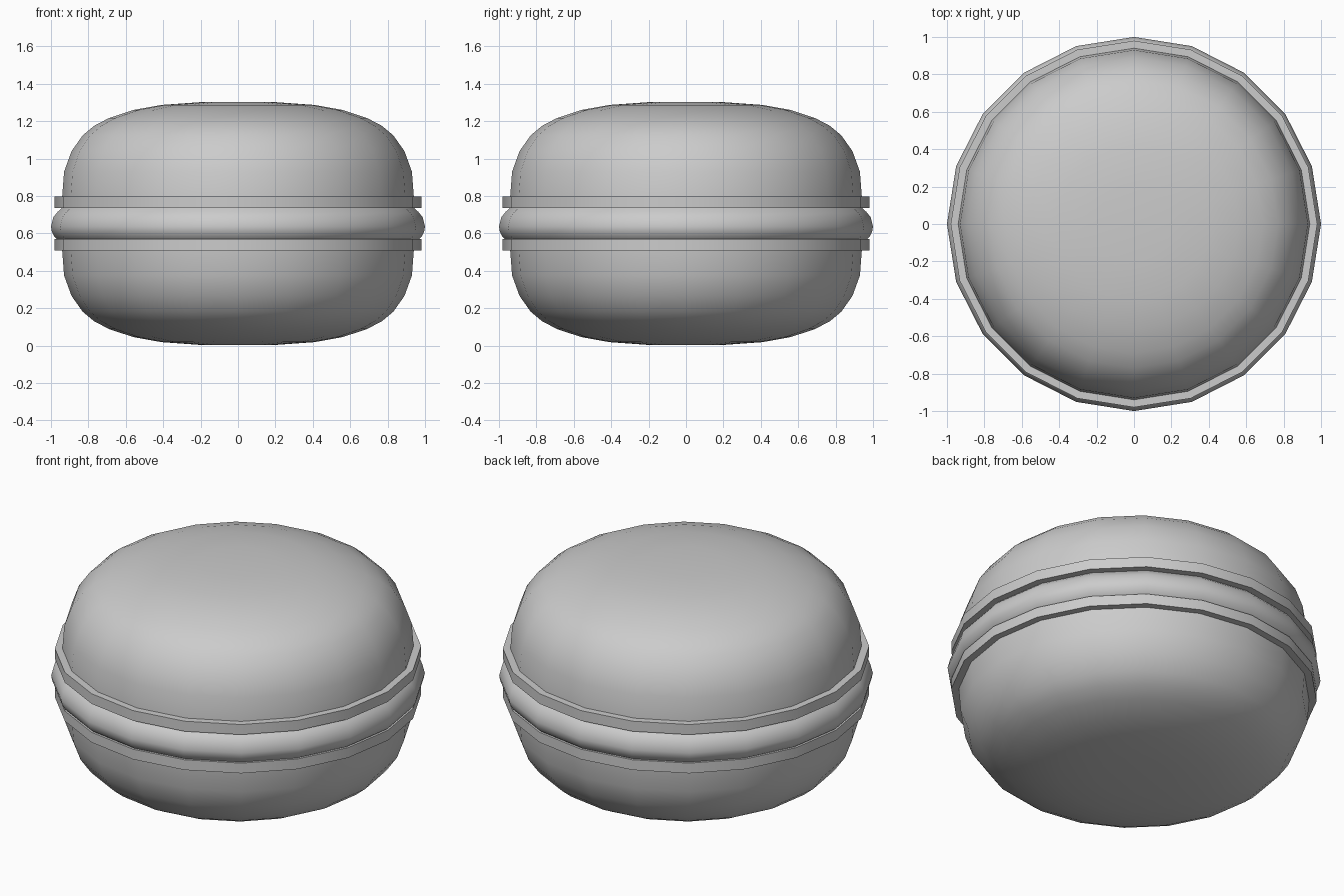
import bpy, bmesh, math

if "Cube" in bpy.data.objects:
    bpy.data.objects.remove(bpy.data.objects["Cube"])

SIDES = 20


def lathe(name, profile):
    """Spin an (r, z) profile, listed bottom to top, into a closed solid."""
    bm = bmesh.new()
    rings = []
    for r, z in profile:
        rings.append([bm.verts.new((r * math.cos(2 * math.pi * i / SIDES),
                                    r * math.sin(2 * math.pi * i / SIDES), z))
                      for i in range(SIDES)])
    for low, high in zip(rings, rings[1:]):
        for i in range(SIDES):
            j = (i + 1) % SIDES
            bm.faces.new((low[i], low[j], high[j], high[i]))
    bm.faces.new(rings[0][::-1])
    bm.faces.new(rings[-1])
    mesh = bpy.data.meshes.new(name)
    bm.to_mesh(mesh)
    bm.free()
    ob = bpy.data.objects.new(name, mesh)
    bpy.context.collection.objects.link(ob)
    bpy.ops.object.select_all(action='DESELECT')
    ob.select_set(True)
    bpy.context.view_layer.objects.active = ob
    bpy.ops.object.shade_smooth_by_angle(angle=math.radians(40))
    return ob


# Domed biscuit with a stepped foot; the lower one is the same shape flipped
dome = [(0.98, 0.737), (0.98, 0.797), (0.94, 0.797), (0.93, 0.93),
        (0.89, 1.04), (0.83, 1.125), (0.77, 1.175), (0.69, 1.217),
        (0.56, 1.26), (0.41, 1.287), (0.2, 1.302)]
MID = 0.653
lathe("top_biscuit", dome)
lathe("bottom_biscuit", [(r, max(0.0, 2 * MID - z)) for r, z in reversed(dome)])

# Cream filling bulging between the biscuits
lathe("filling", [(0.95, 0.555), (0.98, 0.58), (0.995, 0.61), (1.0, 0.637),
                  (0.987, 0.687), (0.965, 0.715), (0.94, 0.737)])
